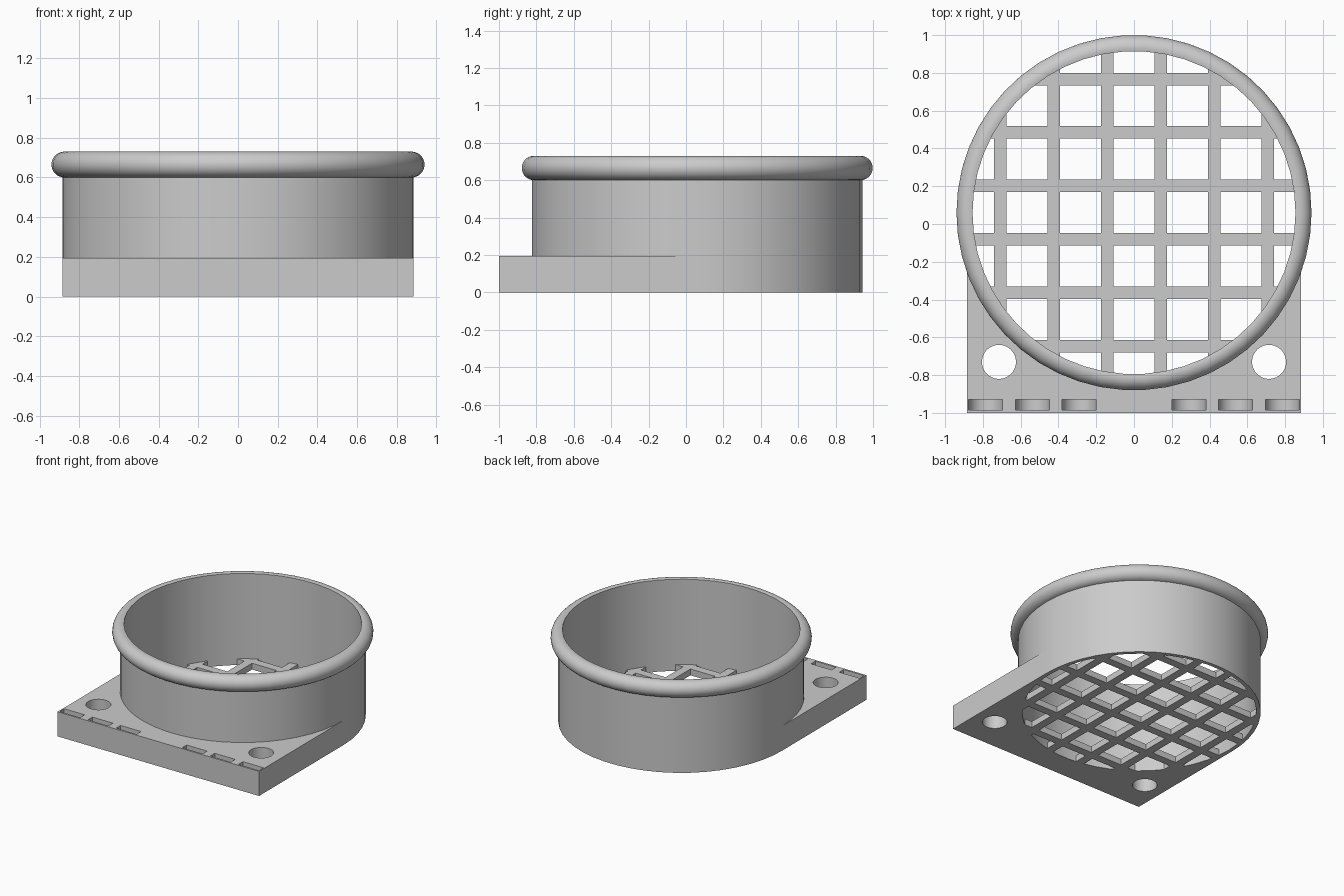
import bpy, bmesh, math
from mathutils import Matrix, Vector

if "Cube" in bpy.data.objects:
    bpy.data.objects.remove(bpy.data.objects["Cube"], do_unlink=True)

CY = 0.06            # y of the ring axis
SEG = 50             # sides of round parts
OUTER, INNER = 0.885, 0.855
PLATE_H, GRILLE_H = 0.195, 0.05
PITCH, HOLE = 0.283, 0.217

grey = bpy.data.materials.new("light grey plastic")
grey.use_nodes = True
grey.diffuse_color = (0.6, 0.6, 0.6, 1)
grey.node_tree.nodes["Principled BSDF"].inputs["Base Color"].default_value = (0.6, 0.6, 0.6, 1)


def make(name, bm):
    bmesh.ops.recalc_face_normals(bm, faces=bm.faces)
    mesh = bpy.data.meshes.new(name)
    bm.to_mesh(mesh)
    bm.free()
    obj = bpy.data.objects.new(name, mesh)
    bpy.context.collection.objects.link(obj)
    mesh.materials.append(grey)
    return obj


def add_box(bm, lo, hi):
    lo, hi = Vector(lo), Vector(hi)
    bmesh.ops.create_cube(bm, size=1, matrix=Matrix.Translation((lo + hi) / 2) @ Matrix.Diagonal((*(hi - lo), 1)))


def add_cylinder(bm, centre, radius, depth):
    bmesh.ops.create_cone(bm, cap_ends=True, segments=SEG, radius1=radius, radius2=radius, depth=depth,
                          matrix=Matrix.Translation(centre) @ Matrix.Rotation(math.pi / 2, 4, 'Z'))


def select_only(obj):
    bpy.ops.object.select_all(action='DESELECT')
    obj.select_set(True)
    bpy.context.view_layer.objects.active = obj


def cut(obj, bm):
    cutter = make("cutter", bm)
    cutter.hide_render = True
    mod = obj.modifiers.new("cut", 'BOOLEAN')
    mod.operation, mod.solver, mod.object = 'DIFFERENCE', 'EXACT', cutter
    select_only(obj)
    bpy.ops.object.modifier_apply(modifier=mod.name)
    bpy.data.objects.remove(cutter, do_unlink=True)


def smooth(obj):
    select_only(obj)
    bpy.ops.object.shade_smooth_by_angle(angle=math.radians(30))


# Ring wall with rounded rim, as one turned profile
profile = [(INNER, 0), (OUTER, 0)]
for i in range(17):
    a = math.radians(-81 + 189 * i / 16)
    profile.append((0.875 + 0.065 * math.cos(a), 0.665 + 0.065 * math.sin(a)))
bm = bmesh.new()
verts = [bm.verts.new((r, CY, z)) for r, z in profile]
edges = [bm.edges.new((v, verts[i - 1])) for i, v in enumerate(verts)]
bmesh.ops.spin(bm, geom=verts + edges, cent=(0, CY, 0), axis=(0, 0, 1), angle=math.tau, steps=SEG)
bmesh.ops.remove_doubles(bm, verts=bm.verts, dist=0.0005)
smooth(make("ring_wall_and_rim", bm))

# Grille: thin disc with a grid of square openings
bm = bmesh.new()
add_cylinder(bm, (0, CY, GRILLE_H / 2), INNER + 0.004, GRILLE_H)
grille = make("grille", bm)
bm = bmesh.new()
for i in range(-3, 4):
    for j in range(-3, 4):
        x, y = i * PITCH, CY + j * PITCH
        if math.hypot(abs(x) - HOLE / 2, abs(y - CY) - HOLE / 2) < INNER:
            add_box(bm, (x - HOLE / 2, y - HOLE / 2, -0.1), (x + HOLE / 2, y + HOLE / 2, 0.2))
cut(grille, bm)

# Mounting plate in front of the ring
bm = bmesh.new()
add_box(bm, (-OUTER, -1, 0), (OUTER, CY, PLATE_H))
plate = make("mounting_plate", bm)
bm = bmesh.new()
add_cylinder(bm, (0, CY, 0.1), 0.868, 1)
cut(plate, bm)

# Screw holes
bm = bmesh.new()
for side in (-1, 1):
    add_cylinder(bm, (side * 0.715, -0.73, 0.1), 0.09, 1)
cut(plate, bm)

# Round-bottomed pockets along the front edge
bm = bmesh.new()
for side in (-1, 1):
    for x in (0.29, 0.537, 0.785):
        outline = [(0.09, 0.3), (-0.09, 0.3)]
        for i in range(17):
            a = math.pi + math.pi * i / 16
            outline.append((0.09 * math.cos(a), 0.11 + 0.09 * math.sin(a)))
        face = bm.faces.new([bm.verts.new((side * x + u, -0.985, z)) for u, z in outline])
        ext = bmesh.ops.extrude_face_region(bm, geom=[face], use_keep_orig=True)
        moved = [v for v in ext["geom"] if isinstance(v, bmesh.types.BMVert)]
        bmesh.ops.translate(bm, verts=moved, vec=(0, 0.055, 0))
cut(plate, bm)
smooth(plate)
